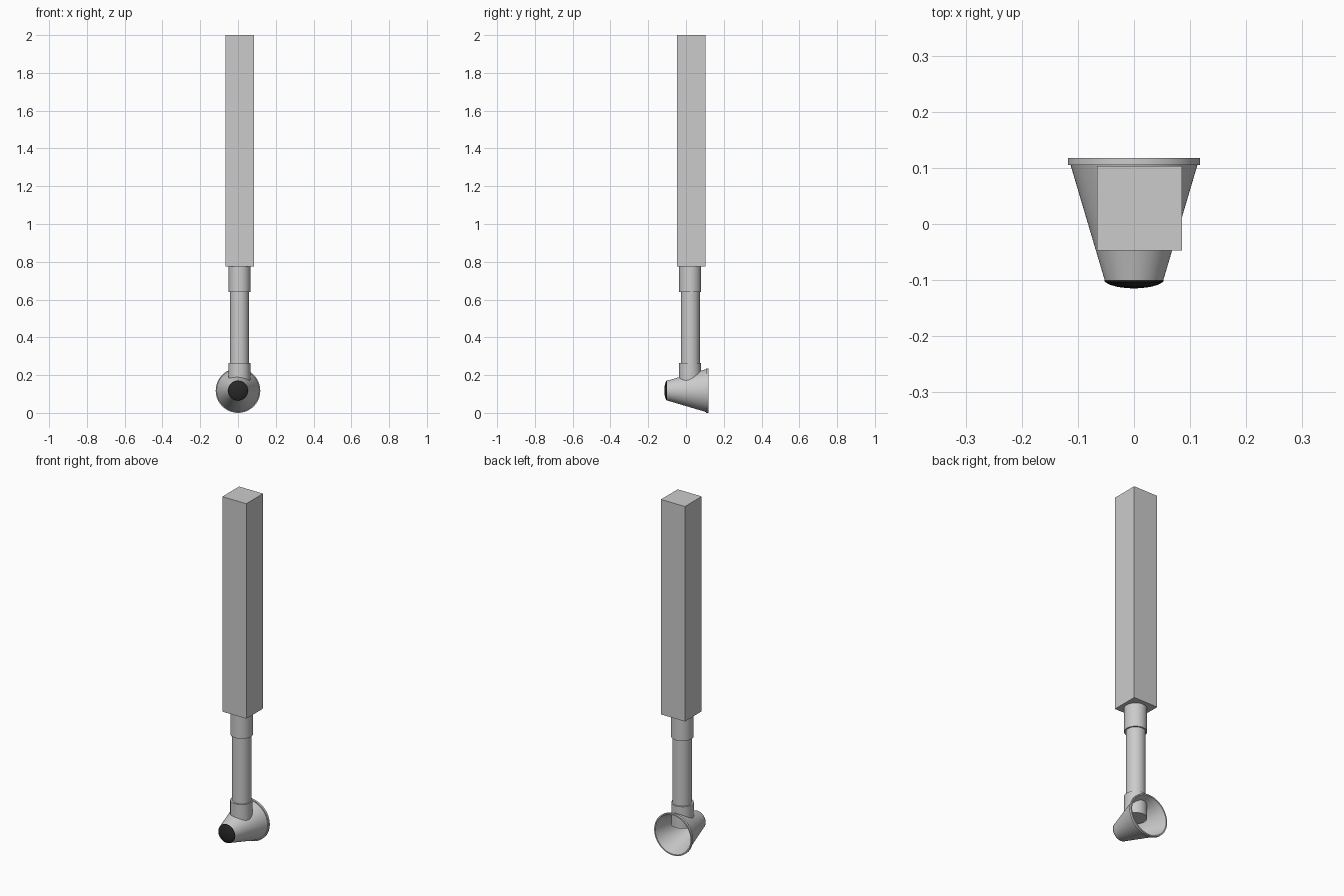
import bpy, bmesh, math
from mathutils import Matrix, Vector

if "Cube" in bpy.data.objects:
    bpy.data.objects.remove(bpy.data.objects["Cube"])

def finish(bm, name, smooth=True):
    bmesh.ops.remove_doubles(bm, verts=bm.verts, dist=1e-5)
    bmesh.ops.recalc_face_normals(bm, faces=bm.faces)
    me = bpy.data.meshes.new(name)
    bm.to_mesh(me)
    bm.free()
    ob = bpy.data.objects.new(name, me)
    bpy.context.collection.objects.link(ob)
    if smooth:
        bpy.ops.object.select_all(action='DESELECT')
        ob.select_set(True)
        bpy.context.view_layer.objects.active = ob
        bpy.ops.object.shade_smooth_by_angle(angle=math.radians(30))
    return ob

def tube(name, x, y, z0, z1, r):
    bm = bmesh.new()
    bmesh.ops.create_cone(bm, cap_ends=True, segments=48, radius1=r, radius2=r, depth=z1 - z0,
                          matrix=Matrix.Translation((x, y, (z0 + z1) / 2)))
    return finish(bm, name)

def lathe_y(name, profile, cz, closed=False, steps=64):
    # profile of (radius, y) spun about the y axis at height cz
    bm = bmesh.new()
    vs = [bm.verts.new((r, y, cz)) for r, y in profile]
    es = [bm.edges.new(p) for p in zip(vs, vs[1:])]
    if closed:
        es.append(bm.edges.new((vs[-1], vs[0])))
    bmesh.ops.spin(bm, geom=vs + es, cent=Vector((0, 0, cz)), axis=(0, 1, 0),
                   angle=2 * math.pi, steps=steps)
    return finish(bm, name)

# Square upper post
bm = bmesh.new()
bmesh.ops.create_cube(bm, size=1, matrix=Matrix.Translation((0.01, 0.028, 1.3875))
                      @ Matrix.Diagonal((0.151, 0.151, 1.225, 1)))
finish(bm, "upper_post", smooth=False)

# Round pipe with a collar at each end
tube("upper_collar", 0.008, 0.022, 0.64, 0.78, 0.058)
tube("pipe", 0.008, 0.023, 0.20, 0.70, 0.05)
tube("lower_collar", 0.007, 0.021, 0.14, 0.265, 0.058)

# Hollow conical housing with a rim at the open back
lathe_y("cone_housing", [(0.052, -0.101), (0.113, 0.105), (0.118, 0.105), (0.118, 0.118),
                         (0.111, 0.118), (0.108, 0.105), (0.047, -0.101)], 0.118, closed=True)

# Dark domed front cap
cap = lathe_y("front_cap", [(0, -0.100), (0.0525, -0.100), (0.052, -0.103), (0.044, -0.108),
                            (0.030, -0.112), (0.015, -0.114), (0, -0.115)], 0.118)
mat = bpy.data.materials.new("dark_cap")
mat.diffuse_color = (0.02, 0.02, 0.02, 1)
mat.use_nodes = True
mat.node_tree.nodes["Principled BSDF"].inputs["Base Color"].default_value = mat.diffuse_color
cap.data.materials.append(mat)
